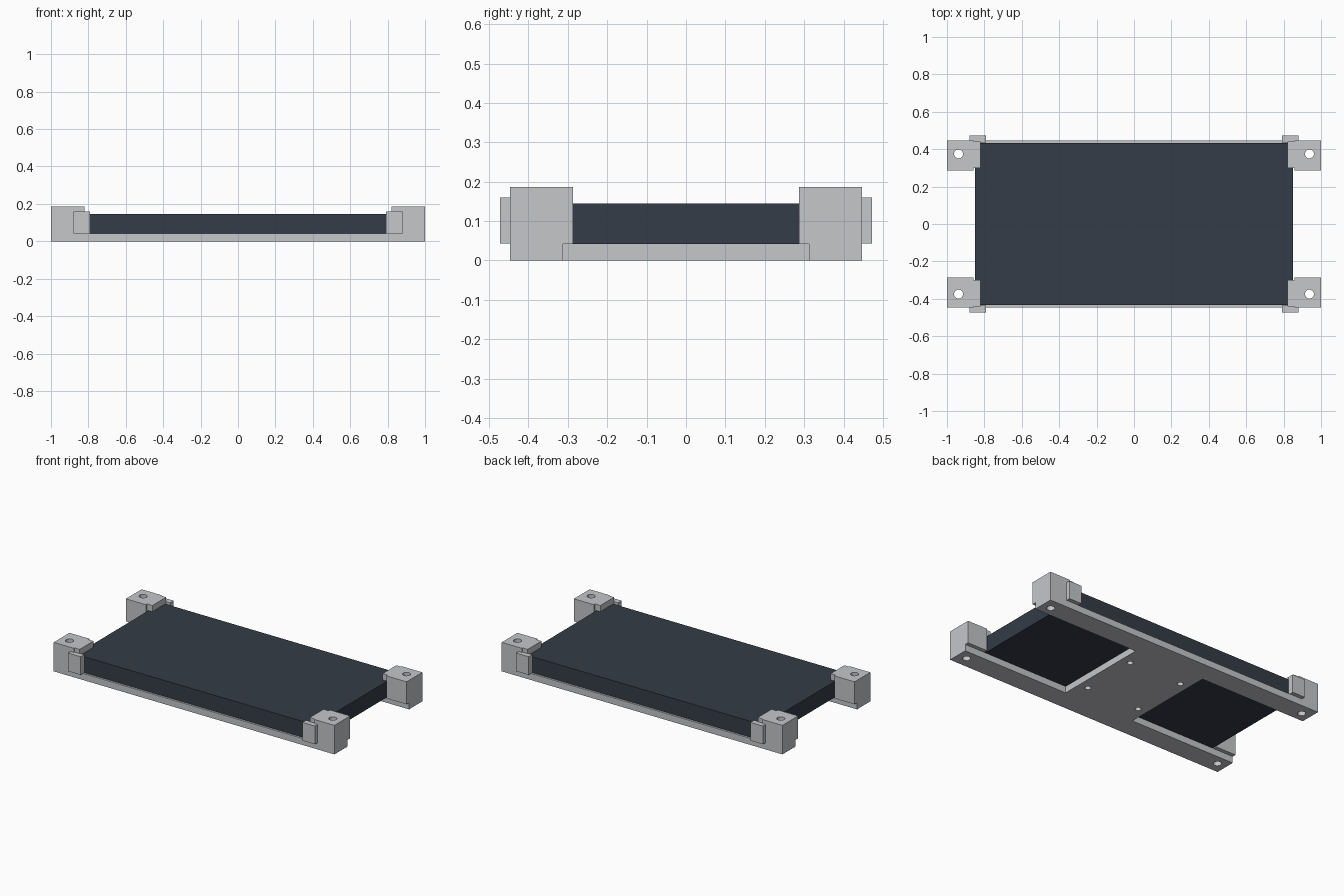
import bpy, bmesh
from mathutils import Matrix, Vector

cube = bpy.data.objects.get("Cube")
if cube:
    bpy.data.objects.remove(cube, do_unlink=True)


def material(name, rgb):
    m = bpy.data.materials.new(name)
    m.use_nodes = True
    m.diffuse_color = (*rgb, 1)
    m.node_tree.nodes["Principled BSDF"].inputs["Base Color"].default_value = (*rgb, 1)
    return m


GREY = material("light grey plastic", (0.56, 0.57, 0.59))
SLATE = material("dark slate", (0.035, 0.045, 0.063))


def finish(name, bm, mat=None, mirror=False):
    mesh = bpy.data.meshes.new(name)
    bmesh.ops.recalc_face_normals(bm, faces=bm.faces)
    bm.to_mesh(mesh)
    bm.free()
    ob = bpy.data.objects.new(name, mesh)
    bpy.context.collection.objects.link(ob)
    if mat:
        mesh.materials.append(mat)
    if mirror:
        mod = ob.modifiers.new("four corners", "MIRROR")
        mod.use_axis = (True, True, False)
        mod.use_mirror_merge = False
    return ob


def box(name, lo, hi, mat, mirror=False):
    lo, hi = Vector(lo), Vector(hi)
    bm = bmesh.new()
    bmesh.ops.create_cube(bm, size=1, matrix=Matrix.Translation((lo + hi) / 2)
                          @ Matrix.Diagonal((*(hi - lo), 1)))
    return finish(name, bm, mat, mirror)


def drill(name, x, y, radius, targets):
    """Cut a vertical hole in each of the four quadrants."""
    bm = bmesh.new()
    bmesh.ops.create_cone(bm, cap_ends=True, segments=32, radius1=radius, radius2=radius,
                          depth=1, matrix=Matrix.Translation((x, y, 0)))
    cutter = finish(name, bm, mirror=True)
    cutter.hide_render = True
    cutter.hide_viewport = True
    cutter.display_type = "WIRE"
    for ob in targets:
        mod = ob.modifiers.new(name, "BOOLEAN")
        mod.operation, mod.solver, mod.object = "DIFFERENCE", "EXACT", cutter


BASE, OUTER, RAIL, WEB = 0.042, 0.447, 0.312, 0.25
TOP, BOARD_TOP = 0.187, 0.145

# H-shaped base: two long rails joined by a wide middle web
quarter = [(WEB, RAIL), (1, RAIL), (1, OUTER)]
outline = quarter + [(-x, y) for x, y in reversed(quarter)]
outline += [(-x, -y) for x, y in outline]
bm = bmesh.new()
face = bm.faces.new([bm.verts.new((x, y, 0)) for x, y in outline])
ext = bmesh.ops.extrude_face_region(bm, geom=[face])
bmesh.ops.translate(bm, vec=(0, 0, BASE),
                    verts=[g for g in ext["geom"] if isinstance(g, bmesh.types.BMVert)])
base = finish("base_frame", bm, GREY)

# Flat slab held by the corners
box("slab", (-0.85, -0.434, BASE), (0.85, 0.434, BOARD_TOP), SLATE)

# Corner posts, the lips over the slab, and the outer side clips
posts = box("corner_posts", (0.857, 0.287, BASE), (1, OUTER, TOP), GREY, True)
box("corner_lips", (0.82, 0.3, BOARD_TOP + 0.002), (0.857, 0.44, TOP), GREY, True)
box("clip_walls", (0.79, 0.436, BASE), (0.857, OUTER, 0.16), GREY, True)
box("side_clips", (0.79, OUTER, BASE + 0.001), (0.88, 0.473, 0.16), GREY, True)

# Mounting holes through the corners and the web
drill("corner_hole_cutter", 0.938, 0.375, 0.024, [base, posts])
drill("web_hole_cutter", 0.188, 0.188, 0.018, [base])
